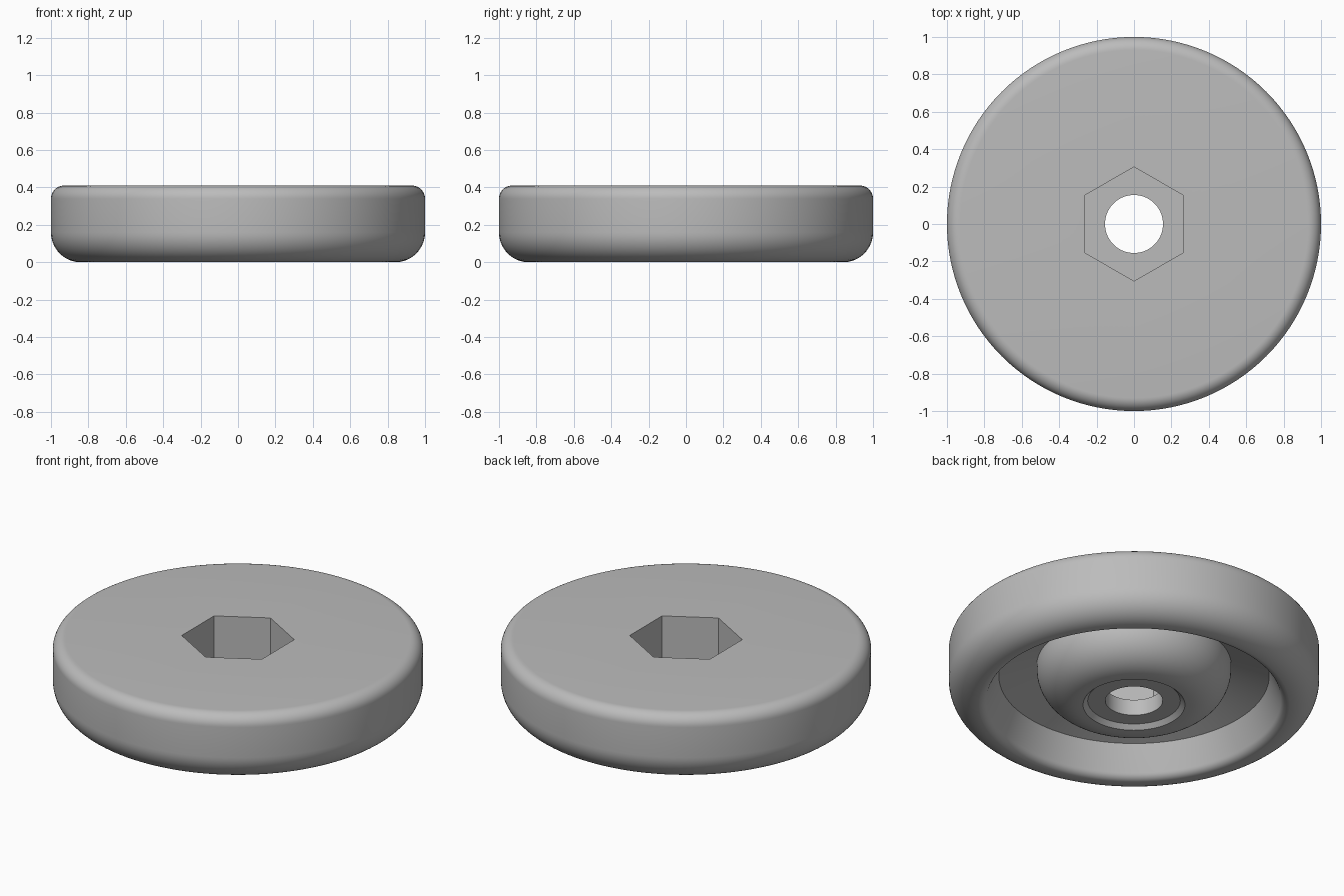
import bpy
import bmesh
import math

if "Cube" in bpy.data.objects:
    bpy.data.objects.remove(bpy.data.objects["Cube"], do_unlink=True)

SEGMENTS = 128
HOLE, HEX, HEIGHT, HEX_FLOOR = 0.155, 0.305, 0.41, 0.12

grey = bpy.data.materials.new("plain grey")
grey.use_nodes = True
grey.diffuse_color = (0.5, 0.5, 0.5, 1)
grey.node_tree.nodes["Principled BSDF"].inputs["Base Color"].default_value = (0.5, 0.5, 0.5, 1)


def arc(cx, cz, radius, start, end, steps=10):
    """Points of a fillet in the radius/height plane, angles in degrees."""
    angles = [math.radians(start + (end - start) * i / steps) for i in range(steps + 1)]
    return [(cx + radius * math.cos(a), cz + radius * math.sin(a)) for a in angles]


def ring(bm, radius, z):
    turn = 2 * math.pi / SEGMENTS
    return [bm.verts.new((radius * math.cos(i * turn), radius * math.sin(i * turn), z))
            for i in range(SEGMENTS)]


# Closed cross-section, from the top of the bore round the outside and back
profile = [(HOLE, HEIGHT)]
profile += arc(0.93, HEIGHT - 0.07, 0.07, 90, 0)       # top edge fillet
profile += arc(0.84, 0.16, 0.16, 0, -90, 14)           # bottom edge fillet
profile += arc(0.84, 0.05, 0.05, -95, -160, 6)         # inner lip
profile += [(0.73, 0.18), (0.525, 0.25)]               # cavity wall and floor
profile += arc(0.3, 0.225, 0.225, 0, -90, 16)          # rounded central boss
profile += [(0.275, 0), (0.25, 0.025), (HOLE, 0.025)]  # shallow recess

bm = bmesh.new()
rings = [ring(bm, r, z) for r, z in profile]
for a, b in zip(rings, rings[1:] + rings[:1]):
    for i in range(SEGMENTS):
        j = (i + 1) % SEGMENTS
        bm.faces.new((a[i], a[j], b[j], b[i]))
bmesh.ops.recalc_face_normals(bm, faces=bm.faces)
mesh = bpy.data.meshes.new("knob_body")
bm.to_mesh(mesh)
bm.free()
body = bpy.data.objects.new("knob_body", mesh)
bpy.context.collection.objects.link(body)
mesh.materials.append(grey)

# Hexagonal socket cut down from the top, points towards front and back
bpy.ops.mesh.primitive_cylinder_add(vertices=6, radius=HEX, depth=0.5,
                                    location=(0, 0, HEX_FLOOR + 0.25))
cutter = bpy.context.object
cutter.name = "hex_socket_cutter"
cutter.data.materials.append(grey)
cutter.hide_render = True
cutter.hide_set(True)

bpy.ops.object.select_all(action="DESELECT")
body.select_set(True)
bpy.context.view_layer.objects.active = body
cut = body.modifiers.new("hex_socket", "BOOLEAN")
cut.operation = "DIFFERENCE"
cut.solver = "EXACT"
cut.object = cutter
bpy.ops.object.modifier_apply(modifier=cut.name)
bpy.data.objects.remove(cutter, do_unlink=True)
bpy.ops.object.shade_smooth_by_angle(angle=math.radians(30))
